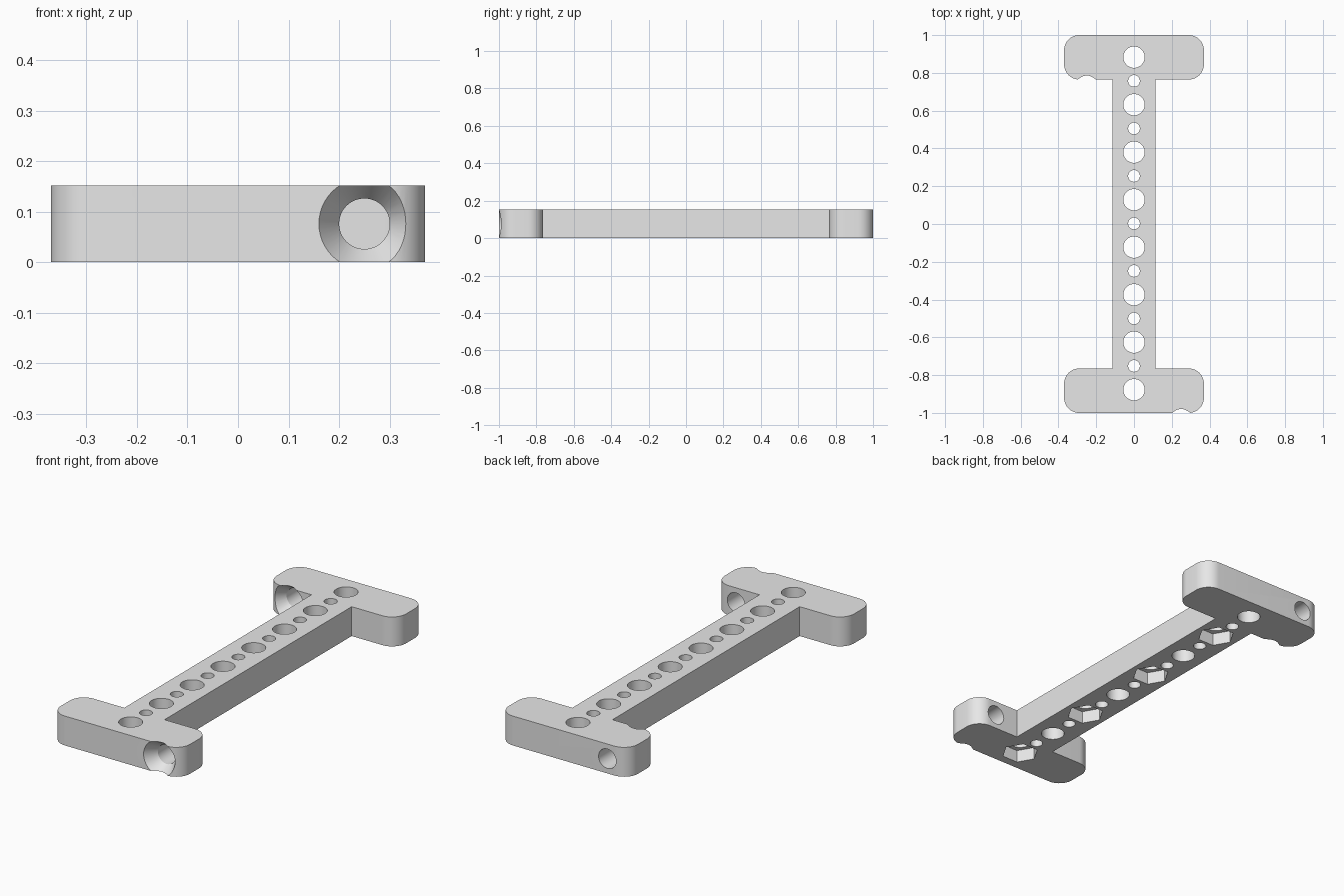
import bpy, bmesh, math
from mathutils import Matrix, Vector

cube = bpy.data.objects.get("Cube")
if cube:
    bpy.data.objects.remove(cube, do_unlink=True)

HEIGHT = 0.152
HALF_X, SPINE_X, INNER_Y, CORNER = 0.37, 0.115, 0.765, 0.08
PITCH, SHIFT = 0.2515, 0.003

grey = bpy.data.materials.new("plain grey")
grey.use_nodes = True
colour = (0.8, 0.8, 0.8, 1)
grey.diffuse_color = colour
grey.node_tree.nodes["Principled BSDF"].inputs["Base Color"].default_value = colour


def make_object(name, bm):
    bmesh.ops.recalc_face_normals(bm, faces=bm.faces[:])
    mesh = bpy.data.meshes.new(name)
    bm.to_mesh(mesh)
    bm.free()
    mesh.materials.append(grey)
    obj = bpy.data.objects.new(name, mesh)
    bpy.context.collection.objects.link(obj)
    return obj


def add_prism(bm, y, radius, low, high, sides):
    """Upright prism on the centre line."""
    bmesh.ops.create_cone(bm, cap_ends=True, segments=sides, radius1=radius, radius2=radius,
                          depth=high - low, matrix=Matrix.Translation((0, y, (low + high) / 2)))


def add_lathe(bm, profile, origin, sides=48):
    """Solid of revolution along +y from (distance, radius) pairs."""
    rings = []
    for dist, radius in profile:
        angles = [math.tau * i / sides for i in range(sides)]
        rings.append([bm.verts.new(Vector(origin) + Vector((radius * math.cos(a), dist, radius * math.sin(a))))
                      for a in angles])
    for a, b in zip(rings, rings[1:]):
        for i in range(sides):
            j = (i + 1) % sides
            bm.faces.new((a[i], a[j], b[j], b[i]))
    bm.faces.new(rings[0])
    bm.faces.new(rings[-1])


def corner_arc(cx, cy, start, steps=12):
    """Quarter-circle points, counter-clockwise."""
    return [(cx + CORNER * math.cos(start + math.pi / 2 * i / steps),
             cy + CORNER * math.sin(start + math.pi / 2 * i / steps)) for i in range(steps + 1)]


# I-shaped plate: half outline, then the same turned half way round
half = [(SPINE_X, INNER_Y)]
half += corner_arc(HALF_X - CORNER, INNER_Y + CORNER, -math.pi / 2)
half += corner_arc(HALF_X - CORNER, 1 - CORNER, 0)
half += corner_arc(-HALF_X + CORNER, 1 - CORNER, math.pi / 2)
half += corner_arc(-HALF_X + CORNER, INNER_Y + CORNER, math.pi)
half += [(-SPINE_X, INNER_Y)]
outline = half + [(-x, -y) for x, y in half]
bm = bmesh.new()
base = bm.faces.new([bm.verts.new((x, y, 0)) for x, y in outline])
top = bmesh.ops.extrude_face_region(bm, geom=[base])
bmesh.ops.translate(bm, vec=(0, 0, HEIGHT), verts=[v for v in top["geom"] if isinstance(v, bmesh.types.BMVert)])
plate = make_object("mounting_plate", bm)

# Row of alternating large and small holes
bm = bmesh.new()
for i in range(8):
    add_prism(bm, (i - 3.5) * PITCH + SHIFT, 0.0565, -0.05, HEIGHT + 0.05, 48)
for i in range(7):
    add_prism(bm, (i - 3) * PITCH + SHIFT, 0.031, -0.05, HEIGHT + 0.05, 32)
holes = make_object("hole_cutter", bm)

# Hexagonal nut pockets under every second large hole, corners along x
bm = bmesh.new()
for i in range(0, 8, 2):
    y = (i - 3.5) * PITCH + SHIFT
    corners = [(0.09 * math.cos(k * math.pi / 3), y + 0.09 * math.sin(k * math.pi / 3)) for k in range(6)]
    low, high = ([bm.verts.new((x, cy, z)) for x, cy in corners] for z in (-0.05, 0.065))
    bm.faces.new(low)
    bm.faces.new(high)
    for k in range(6):
        j = (k + 1) % 6
        bm.faces.new((low[k], low[j], high[j], high[k]))
pockets = make_object("nut_pocket_cutter", bm)

# Countersunk screw holes through the two end bars
bm = bmesh.new()
screw = [(-0.03, 0.11), (0.06, 0.05), (0.3, 0.05)]
add_lathe(bm, screw, (0.25, -1, HEIGHT / 2))
add_lathe(bm, screw, (-0.25, INNER_Y, HEIGHT / 2))
screws = make_object("screw_hole_cutter", bm)

# Cut everything, then discard the cutters
cutters = (holes, pockets, screws)
for cutter in cutters:
    cutter.hide_render = True
    mod = plate.modifiers.new(cutter.name, "BOOLEAN")
    mod.operation = "DIFFERENCE"
    mod.solver = "EXACT"
    mod.object = cutter
bpy.context.view_layer.update()
evaluated = plate.evaluated_get(bpy.context.evaluated_depsgraph_get())
result = bpy.data.meshes.new_from_object(evaluated)
plate.modifiers.clear()
plate.data = result
for cutter in cutters:
    bpy.data.objects.remove(cutter, do_unlink=True)

bpy.ops.object.select_all(action="DESELECT")
plate.select_set(True)
bpy.context.view_layer.objects.active = plate
bpy.ops.object.shade_smooth_by_angle(angle=math.radians(30))
